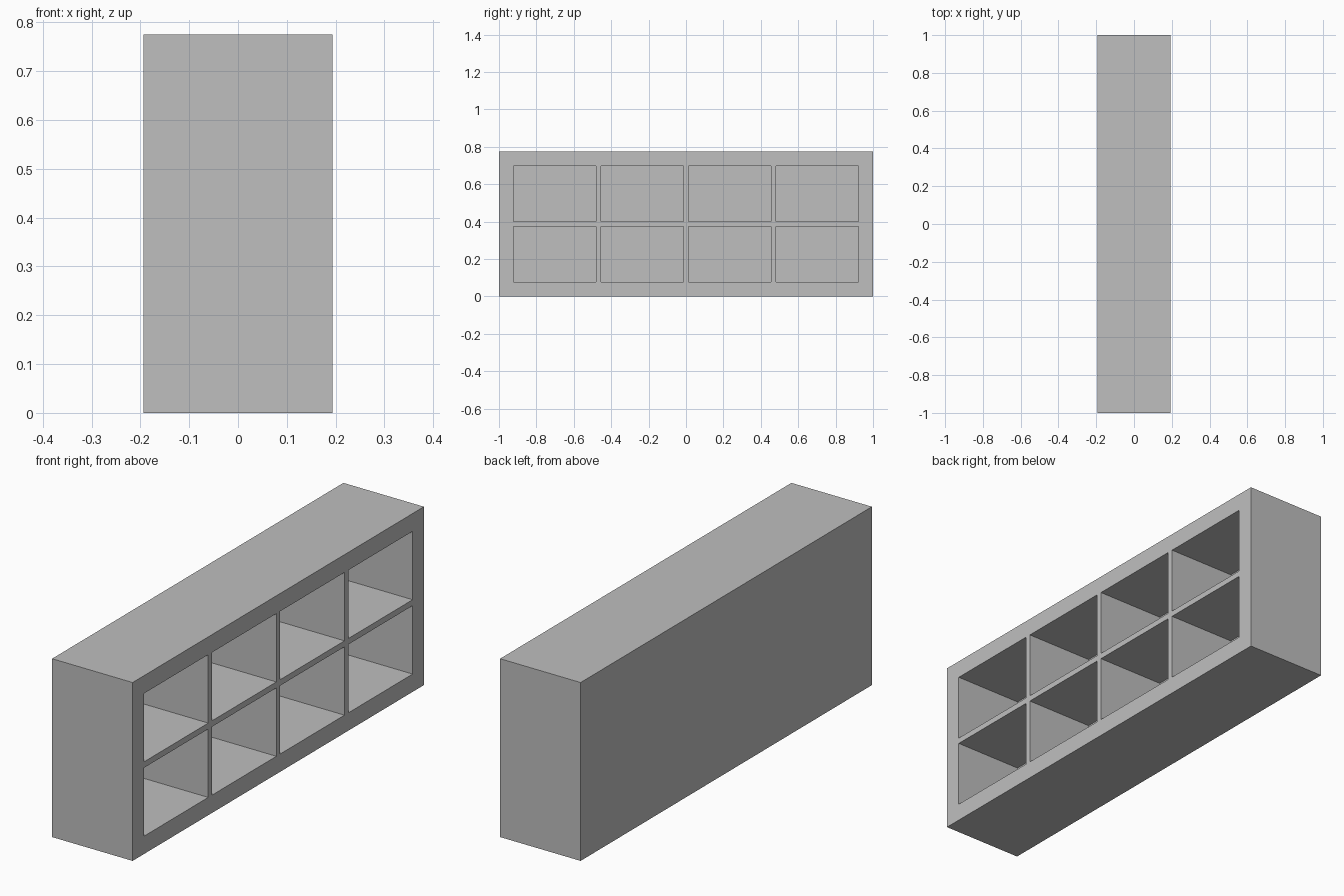
import bpy
import bmesh

cube = bpy.data.objects.get("Cube")
if cube:
    bpy.data.objects.remove(cube, do_unlink=True)

LENGTH, HEIGHT, DEPTH = 2.0, 0.775, 0.387
BORDER, DIVIDER, RECESS = 0.0775, 0.026, 0.325
COLUMNS, ROWS = 4, 2


def breaks(start, size, count):
    """Edges of the border, compartments and dividers along one direction."""
    cell = (size - 2 * BORDER - (count - 1) * DIVIDER) / count
    values = [start, start + BORDER]
    for i in range(count):
        values.append(values[-1] + cell)
        values.append(values[-1] + (DIVIDER if i < count - 1 else BORDER))
    return values


# One plain grey for the whole unit
grey = bpy.data.materials.new("plain_grey")
grey.use_nodes = True
colour = (0.52, 0.52, 0.52, 1)
grey.diffuse_color = colour
grey.node_tree.nodes["Principled BSDF"].inputs["Base Color"].default_value = colour

# Open face: a grid of frame strips and compartment mouths
bm = bmesh.new()
ys = breaks(-LENGTH / 2, LENGTH, COLUMNS)
zs = breaks(0, HEIGHT, ROWS)
grid = [[bm.verts.new((DEPTH / 2, y, z)) for z in zs] for y in ys]
mouths = []
for i in range(len(ys) - 1):
    for j in range(len(zs) - 1):
        face = bm.faces.new((grid[i][j], grid[i + 1][j],
                             grid[i + 1][j + 1], grid[i][j + 1]))
        if i % 2 and j % 2:
            mouths.append(face)
bm.normal_update()

# Outer walls and closed back
rim = [e for e in bm.edges if e.is_boundary]
walls = bmesh.ops.extrude_edge_only(bm, edges=rim)["geom"]
bmesh.ops.translate(bm, vec=(-DEPTH, 0, 0),
                    verts=[v for v in walls if isinstance(v, bmesh.types.BMVert)])
bmesh.ops.holes_fill(bm, edges=[e for e in bm.edges if e.is_boundary], sides=0)

# Compartments sunk in from the open face
for face in mouths:
    sunk = bmesh.ops.extrude_discrete_faces(bm, faces=[face])["faces"][0]
    top = list(sunk.verts)
    # Join the sunk floor to its mouth with four side walls
    mouth = [min((v for row in grid for v in row),
                 key=lambda g: (g.co - t.co).length) for t in top]
    for t in top:
        t.co.x -= RECESS
    for k in range(4):
        n = (k + 1) % 4
        if not any(set(f.verts) == {mouth[k], mouth[n], top[n], top[k]}
                   for f in top[k].link_faces):
            bm.faces.new((mouth[k], mouth[n], top[n], top[k]))

bmesh.ops.recalc_face_normals(bm, faces=bm.faces)
mesh = bpy.data.meshes.new("compartment_shelf")
bm.to_mesh(mesh)
bm.free()
mesh.materials.append(grey)
shelf = bpy.data.objects.new("compartment_shelf", mesh)
bpy.context.collection.objects.link(shelf)
